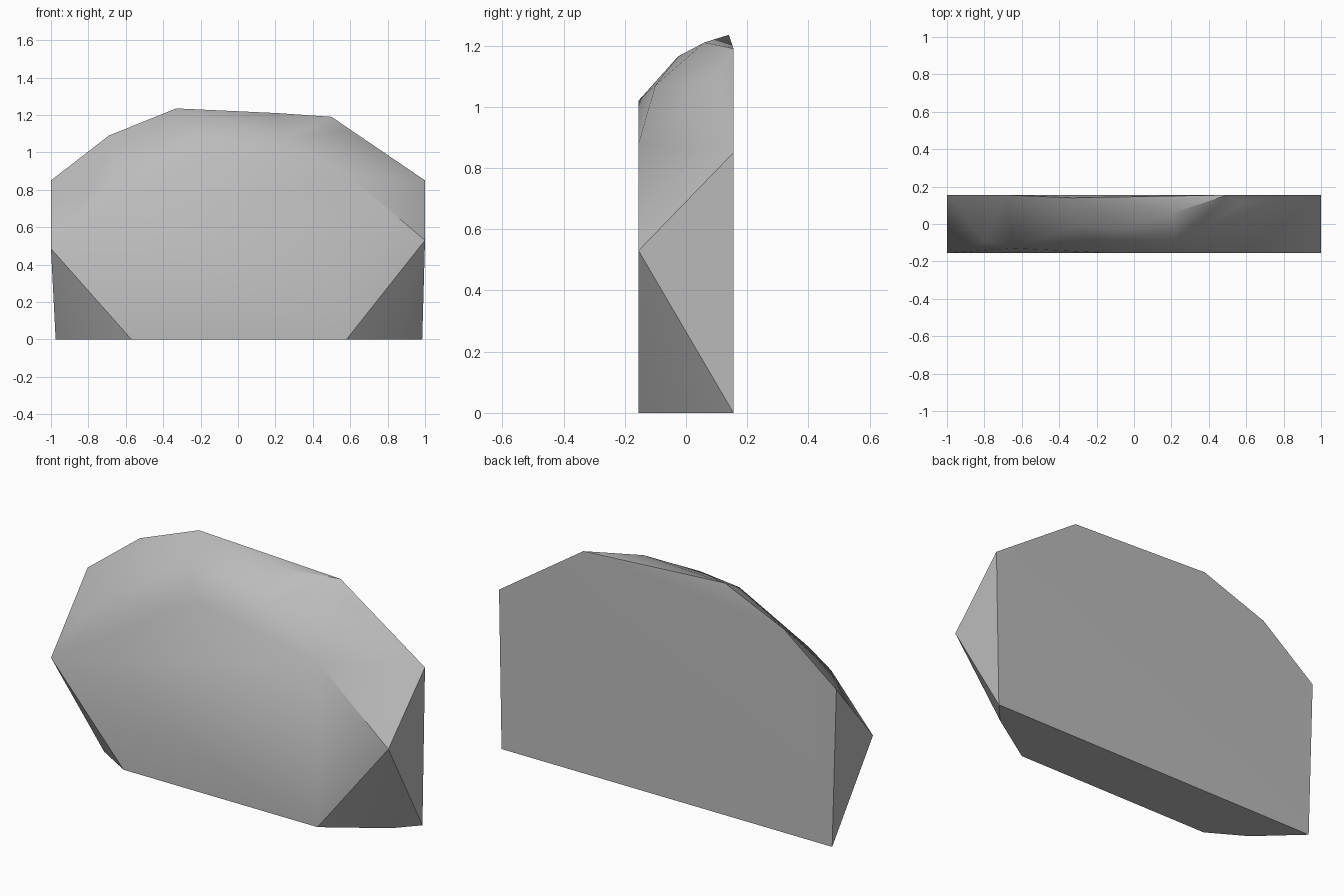
import bpy
import bmesh
from math import radians

cube = bpy.data.objects.get("Cube")
if cube:
    bpy.data.objects.remove(cube, do_unlink=True)

FRONT, BACK = -0.155, 0.155

# Corner points in the flat front and back faces, as (x, z)
front_outline = [(-0.57, 0), (0.58, 0), (1, 0.53), (0.585, 0.88),
                 (-0.13, 1.02), (-1, 0.485)]
back_outline = [(-0.975, 0), (0.985, 0), (1, 0.85), (0.5, 1.19),
                (-0.69, 1.09), (-1, 0.85)]

# Chipped corners between the two faces, as (x, y, z)
base_chips = [(-0.765, -0.04, 0), (0.88, 0.04, 0)]
top_chips = [(-0.79, -0.1, 0.8), (-0.64, -0.13, 0.87), (-0.31, -0.01, 1.15),
             (-0.07, -0.025, 1.165), (-0.33, 0.14, 1.235),
             (0.21, 0.06, 1.21), (0.23, -0.1, 1.07), (0.59, 0.11, 1.115)]


def make_material(name, colour):
    material = bpy.data.materials.new(name)
    material.use_nodes = True
    material.diffuse_color = colour
    shader = material.node_tree.nodes["Principled BSDF"]
    shader.inputs["Base Color"].default_value = colour
    shader.inputs["Roughness"].default_value = 0.8
    return material


def make_hull(name, points, material):
    """Wrap a convex skin around the points and merge its flat faces."""
    bm = bmesh.new()
    for point in points:
        bm.verts.new(point)
    result = bmesh.ops.convex_hull(bm, input=bm.verts[:])
    inside = {v for v in result["geom_interior"] + result["geom_unused"]
              if isinstance(v, bmesh.types.BMVert)}
    bmesh.ops.delete(bm, geom=list(inside), context="VERTS")
    bmesh.ops.dissolve_limit(bm, angle_limit=radians(0.5),
                             verts=bm.verts[:], edges=bm.edges[:])
    bmesh.ops.recalc_face_normals(bm, faces=bm.faces[:])
    mesh = bpy.data.meshes.new(name)
    bm.to_mesh(mesh)
    bm.free()
    mesh.materials.append(material)
    obj = bpy.data.objects.new(name, mesh)
    bpy.context.collection.objects.link(obj)
    return obj


# Stone slab with a flat base and rounded, chipped top
points = [(x, FRONT, z) for x, z in front_outline]
points += [(x, BACK, z) for x, z in back_outline]
points += base_chips + top_chips
slab = make_hull("stone_slab", points, make_material("stone grey", (0.5, 0.5, 0.5, 1)))

# Soft shading across shallow chips, crisp at the main corners
bpy.ops.object.select_all(action="DESELECT")
slab.select_set(True)
bpy.context.view_layer.objects.active = slab
bpy.ops.object.shade_smooth_by_angle(angle=radians(30))
